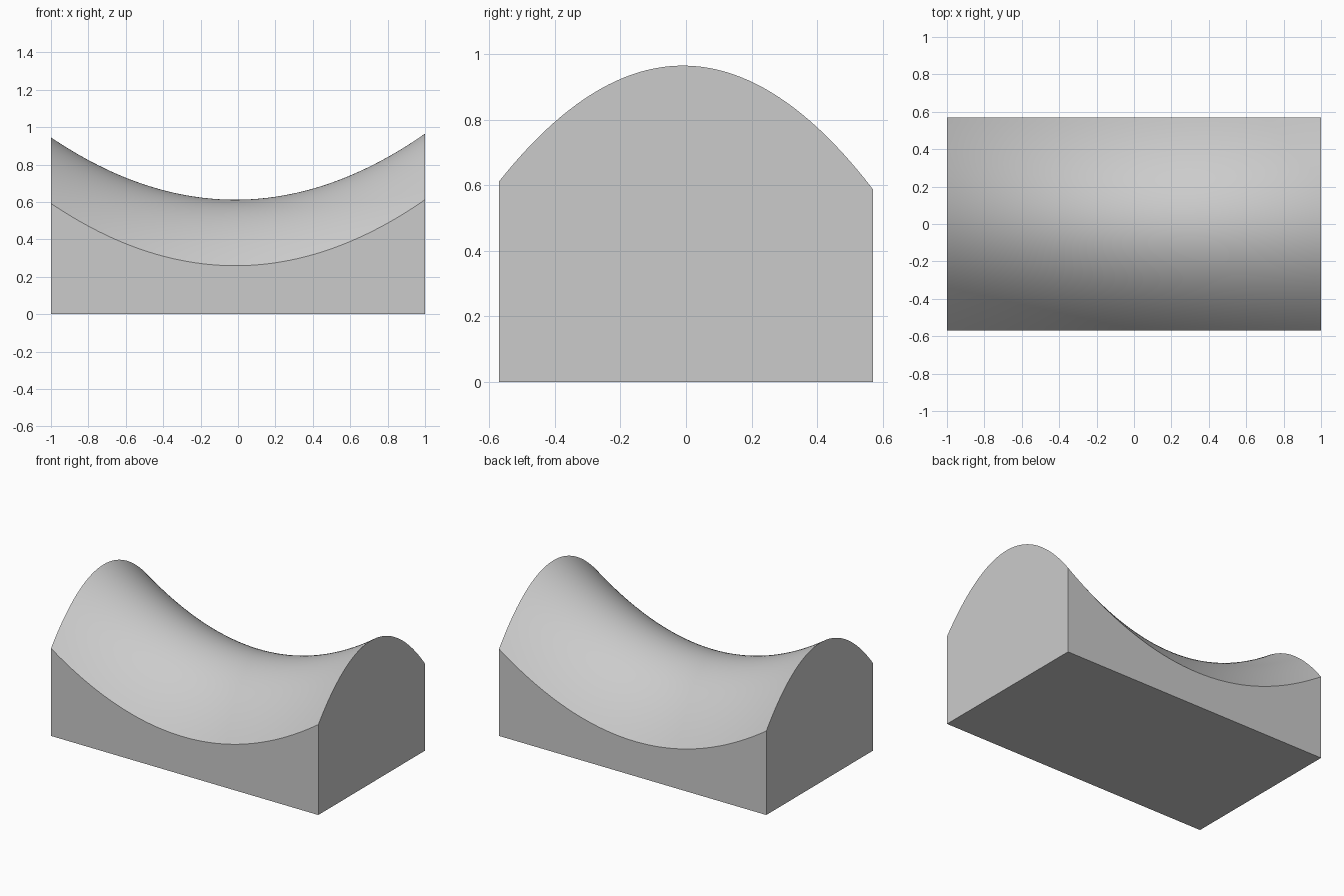
import bpy
import bmesh
from math import radians

cube = bpy.data.objects.get("Cube")
if cube:
    bpy.data.objects.remove(cube, do_unlink=True)

HALF_X, HALF_Y = 1.0, 0.57
NX, NY = 64, 48


def saddle_height(x, y):
    return 0.612 + 0.343 * x * x + 0.01 * x - 1.123 * y * y - 0.021 * y


# Plain grey surface
grey = bpy.data.materials.new("light grey")
grey.use_nodes = True
colour = (0.6, 0.6, 0.6, 1.0)
grey.diffuse_color = colour
grey.node_tree.nodes["Principled BSDF"].inputs["Base Color"].default_value = colour

# Curved top sheet
bm = bmesh.new()
bmesh.ops.create_grid(bm, x_segments=NX, y_segments=NY, size=1.0)
for v in bm.verts:
    v.co.y *= HALF_Y
    v.co.z = saddle_height(v.co.x, v.co.y)

# Straight walls dropped from the rim, closed by a flat base
rim = [e for e in bm.edges if e.is_boundary]
walls = bmesh.ops.extrude_edge_only(bm, edges=rim)["geom"]
for v in walls:
    if isinstance(v, bmesh.types.BMVert):
        v.co.z = 0.0
base_edges = [e for e in bm.edges if e.is_boundary]
bmesh.ops.contextual_create(bm, geom=base_edges)
bmesh.ops.recalc_face_normals(bm, faces=bm.faces)

mesh = bpy.data.meshes.new("saddle_block")
bm.to_mesh(mesh)
bm.free()
mesh.materials.append(grey)
block = bpy.data.objects.new("saddle_block", mesh)
bpy.context.collection.objects.link(block)

# Smooth top with crisp rim and corners
bpy.ops.object.select_all(action="DESELECT")
block.select_set(True)
bpy.context.view_layer.objects.active = block
bpy.ops.object.shade_smooth_by_angle(angle=radians(25))
